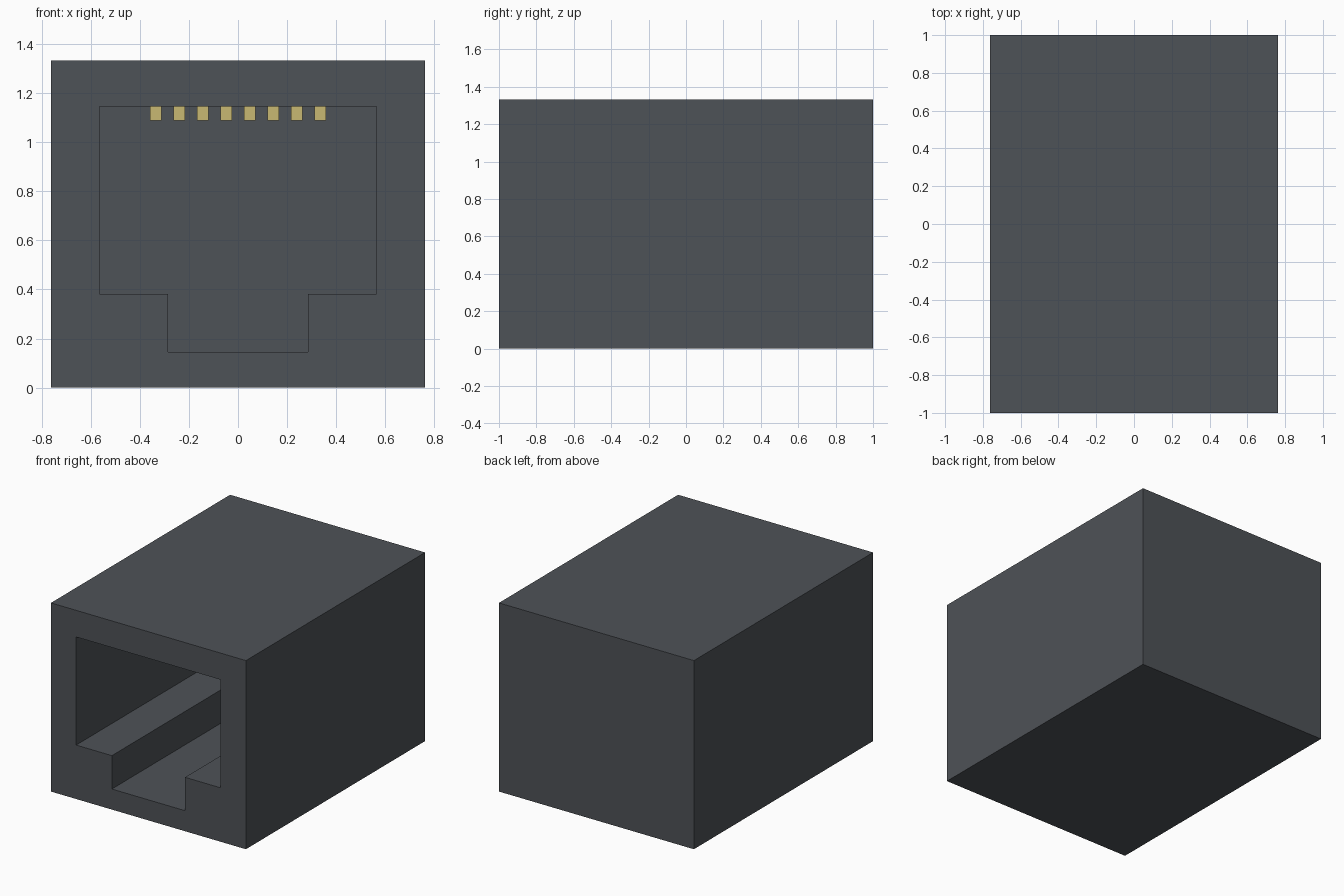
import bpy
import bmesh
from mathutils import Matrix, Vector

if "Cube" in bpy.data.objects:
    bpy.data.objects.remove(bpy.data.objects["Cube"], do_unlink=True)


def make_material(name, colour):
    mat = bpy.data.materials.new(name)
    mat.use_nodes = True
    mat.diffuse_color = colour
    mat.node_tree.nodes["Principled BSDF"].inputs["Base Color"].default_value = colour
    return mat


def add_object(name, bm, mat):
    bmesh.ops.recalc_face_normals(bm, faces=bm.faces)
    mesh = bpy.data.meshes.new(name)
    bm.to_mesh(mesh)
    bm.free()
    mesh.materials.append(mat)
    obj = bpy.data.objects.new(name, mesh)
    bpy.context.scene.collection.objects.link(obj)
    return obj


def add_box(name, low, high, mat):
    low, high = Vector(low), Vector(high)
    bm = bmesh.new()
    bmesh.ops.create_cube(bm, size=1, matrix=Matrix.Translation((low + high) / 2)
                          @ Matrix.Diagonal((high - low).to_4d()))
    return add_object(name, bm, mat)


def add_prism(name, half_profile, front, back, mat):
    """Mirror a right-hand x/z outline and extrude it along y."""
    outline = half_profile + [(-x, z) for x, z in reversed(half_profile)]
    bm = bmesh.new()
    face = bm.faces.new([bm.verts.new((x, front, z)) for x, z in outline])
    side = bmesh.ops.extrude_face_region(bm, geom=[face])
    verts = [v for v in side["geom"] if isinstance(v, bmesh.types.BMVert)]
    bmesh.ops.translate(bm, verts=verts, vec=(0, back - front, 0))
    return add_object(name, bm, mat)


plastic = make_material("dark grey plastic", (0.076, 0.084, 0.095, 1))
gold = make_material("gold contact", (0.58, 0.48, 0.17, 1))

SOCKET_TOP = 1.145
SOCKET_BACK = 0.8

# Housing block
housing = add_box("housing", (-0.762, -1, 0), (0.762, 1, 1.333), plastic)

# Stepped plug opening with a latch channel below
socket = [(0.286, 0.145), (0.286, 0.381), (0.565, 0.381), (0.565, SOCKET_TOP)]
cutter = add_prism("socket_cutter", socket, -1.1, SOCKET_BACK, plastic)
cutter.hide_render = True
cut = housing.modifiers.new("socket", "BOOLEAN")
cut.operation = "DIFFERENCE"
cut.solver = "EXACT"
cut.object = cutter
bpy.context.view_layer.objects.active = housing
bpy.ops.object.modifier_apply(modifier=cut.name)
bpy.data.objects.remove(cutter, do_unlink=True)

# Row of eight contacts under the socket ceiling
for i in range(8):
    x = (i - 3.5) * 0.0957
    add_box(f"contact_{i + 1}", (x - 0.023, -0.75, SOCKET_TOP - 0.057),
            (x + 0.023, SOCKET_BACK, SOCKET_TOP), gold)
